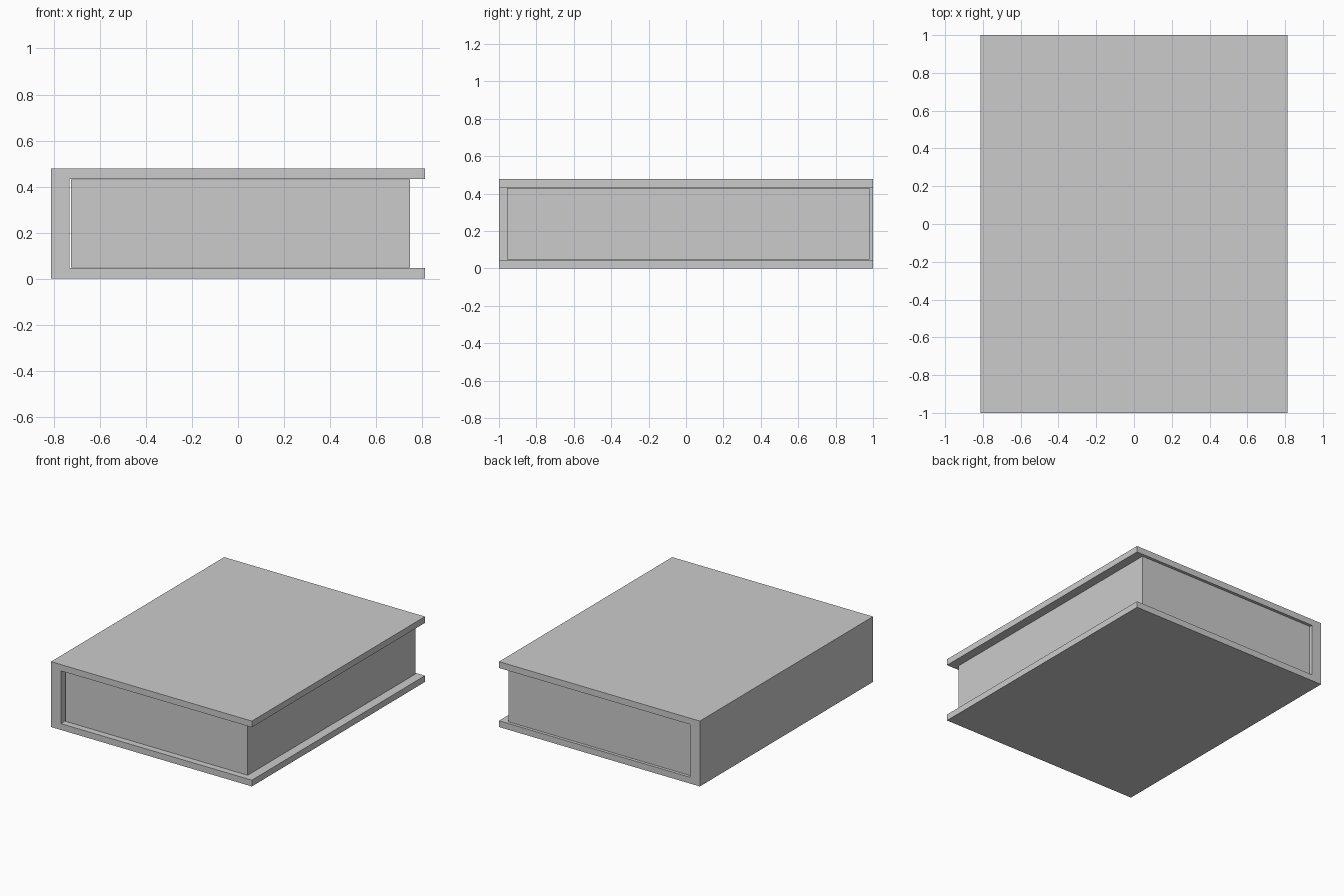
import bpy, bmesh

if "Cube" in bpy.data.objects:
    bpy.data.objects.remove(bpy.data.objects["Cube"])


def extruded(name, profile, y0, y1):
    """Extrude an (x, z) outline along y into a closed solid."""
    bm = bmesh.new()
    face = bm.faces.new([bm.verts.new((x, y0, z)) for x, z in profile])
    ext = bmesh.ops.extrude_face_region(bm, geom=[face])
    verts = [g for g in ext["geom"] if isinstance(g, bmesh.types.BMVert)]
    bmesh.ops.translate(bm, verts=verts, vec=(0, y1 - y0, 0))
    bmesh.ops.recalc_face_normals(bm, faces=bm.faces)
    mesh = bpy.data.meshes.new(name)
    bm.to_mesh(mesh)
    bm.free()
    obj = bpy.data.objects.new(name, mesh)
    bpy.context.collection.objects.link(obj)
    return obj


W, H = 0.812, 0.478      # half width and height of the closed book
T, SPINE = 0.046, -0.733  # board thickness, inner face of the spine

# Cover: C-shaped section, two boards joined by the spine
extruded("book_cover", [(-W, 0), (W, 0), (W, T), (SPINE, T),
                        (SPINE, H - T), (W, H - T), (W, H), (-W, H)], -1, 1)

# Page block: inset from the boards, with a narrow gap at the spine
x0, x1, z0, z1 = -0.725, 0.748, T + 0.002, H - T - 0.002
extruded("page_block", [(x0, z0), (x1, z0), (x1, z1), (x0, z1)], -0.956, 0.981)
